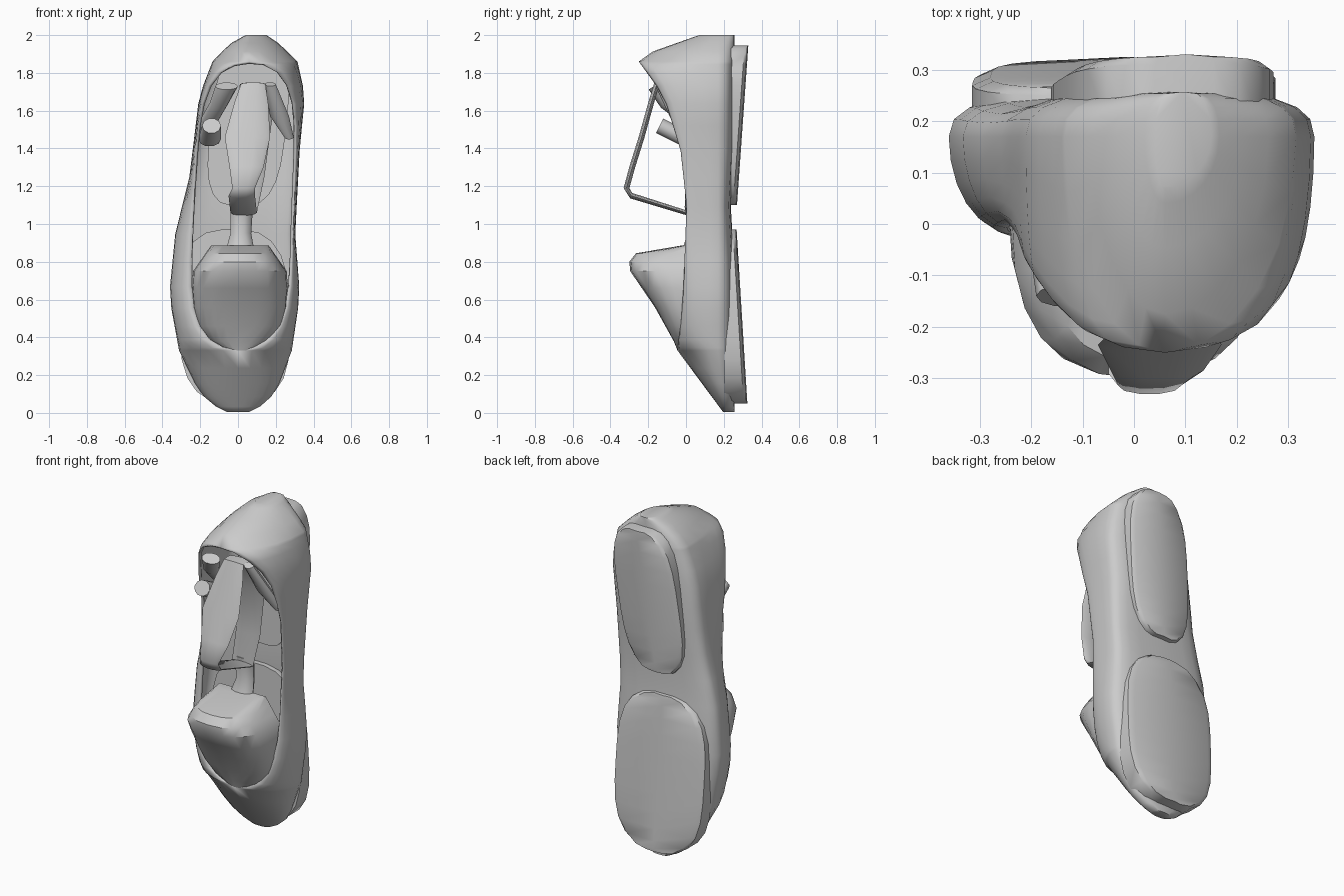
import bpy, bmesh, math
from mathutils import Vector

if "Cube" in bpy.data.objects:
    bpy.data.objects.remove(bpy.data.objects["Cube"])


def loft(name, rings, closed=True, caps=True, angle=45, thick=0):
    """Skin a list of equal-length point rings."""
    bm = bmesh.new()
    vs = [[bm.verts.new(p) for p in r] for r in rings]
    n = len(rings[0])
    for a, b in zip(vs, vs[1:]):
        for i in range(n if closed else n - 1):
            j = (i + 1) % n
            bm.faces.new((a[i], a[j], b[j], b[i]))
    if caps:
        bm.faces.new(vs[0])
        bm.faces.new(vs[-1])
    bmesh.ops.remove_doubles(bm, verts=bm.verts, dist=0.0005)
    bmesh.ops.recalc_face_normals(bm, faces=bm.faces)
    me = bpy.data.meshes.new(name)
    bm.to_mesh(me)
    bm.free()
    ob = bpy.data.objects.new(name, me)
    bpy.context.collection.objects.link(ob)
    bpy.ops.object.select_all(action='DESELECT')
    ob.select_set(True)
    bpy.context.view_layer.objects.active = ob
    bpy.ops.object.shade_smooth_by_angle(angle=math.radians(angle))
    if thick:
        m = ob.modifiers.new("lining", 'SOLIDIFY')
        m.thickness, m.offset = thick, -1


def curve(keys, z):
    """Straight-line value at height z from (z, value) keys."""
    for (z0, a), (z1, b) in zip(keys, keys[1:]):
        if z <= z1:
            return a + (b - a) * (z - z0) / (z1 - z0)
    return keys[-1][1]


def oval(u, power):
    """Rounded-end width factor for u in 0..1."""
    return math.sqrt(max(0, 1 - abs(2 * u - 1) ** power))


# Shoe upper: left, right and front outlines; the opening is a long oval
LEFT = [(0, -.05), (.04, -.13), (.11, -.205), (.33, -.312), (.62, -.365), (.95, -.332),
        (1.25, -.257), (1.68, -.205), (1.86, -.135), (1.95, -.05), (2, .04)]
RIGHT = [(0, .05), (.04, .13), (.11, .2), (.33, .285), (.62, .328), (.95, .303),
         (1.4, .327), (1.68, .355), (1.86, .315), (1.95, .225), (2, .15)]
FRONT = [(0, .2), (.33, -.045), (.62, -.015), (1.1, .003), (1.4, -.03),
         (1.68, -.12), (1.86, -.25), (1.91, -.185), (2, .07)]


def upper_ring(z):
    xl, xr, yc = (curve(k, z) for k in (LEFT, RIGHT, FRONT))
    u = min(max((z - .33) / 1.53, 0), 1)
    half = .265 * oval(u, 5)
    yw = .17 + .045 * (1 - min(z / .3, 1))
    yb = .257 - .02 * math.exp(-((z - 1.1) * 5) ** 2)
    xm = (xl + xr) / 2

    def side(x, c):
        pts = []
        for i in range(7):
            t = i / 6 * math.pi / 2
            pts.append((c + (x - c) * math.sin(t), yc + (yw - yc) * (1 - math.cos(t)), z))
        for i in range(1, 5):
            t = i / 5 * math.pi / 2
            pts.append((xm + (x - xm) * math.cos(t) ** .6, yw + (yb - yw) * math.sin(t) ** .8, z))
        return pts
    return side(xl, .06 * u - half) + [(xm, yb, z)] + side(xr, .06 * u + half)[::-1]


heights = [.004 + .326 * (i / 5) ** 1.5 for i in range(5)]
heights += [.33 + 1.53 * (1 - math.cos(math.pi * k / 16)) / 2 for k in range(17)]
heights += [1.86 + .14 * math.sin(i * math.pi / 8) for i in range(1, 5)]
loft("shoe_upper", [upper_ring(z) for z in heights], closed=False, angle=60, thick=.015)


def sole(name, z0, z1, x0, x1, half, back0, back1):
    """Rounded sole slab; centre and back face run straight from bottom to top."""
    rings = []
    for k in range(13):
        u = (1 - math.cos(math.pi * k / 12)) / 2
        x, y = x0 + (x1 - x0) * u, back0 + (back1 - back0) * u
        w, z = .06 + (half - .06) * oval(u, 3.5), z0 + (z1 - z0) * u
        rings.append([(x - w, .2, z), (x + w, .2, z), (x + w, y - .02, z),
                      (x + w * .88, y - .005, z), (x, y, z), (x - w * .88, y - .005, z),
                      (x - w, y - .02, z)])
    loft(name, rings)


sole("forefoot_sole", .05, .97, -.01, -.03, .293, .325, .268)
sole("heel_sole", 1.1, 1.945, .01, .1, .2, .27, .33)

# Forepart insert: domed block filling the lower opening
TIP = [(.33, -.045), (.38, -.065), (.56, -.165), (.75, -.295), (.8, -.3), (.845, -.265), (.885, -.03)]


def dome_ring(z):
    w = .255 * min(oval((z - .32) / .95, 4), 1) - max(0, z - .74) * .7
    ring = []
    for i in range(13):
        t = math.pi * i / 12
        c, s = math.cos(t), math.sin(t) ** .75
        ring.append((.01 - w * math.copysign(abs(c) ** .75, c), .03 + (curve(TIP, z) - .03) * s, z))
    return ring


loft("forepart_insert", [dome_ring(z) for z in
     (.33, .38, .46, .56, .66, .75, .8, .845, .885)], angle=35)


def ribbon(name, path, h, cyclic=False):
    """Lens-section strip through points (x, y, z, half width)."""
    rings, n = [], len(path)
    for i, (x, y, z, w) in enumerate(path):
        a = path[(i - 1) % n if cyclic else max(i - 1, 0)]
        b = path[(i + 1) % n if cyclic else min(i + 1, n - 1)]
        d = Vector((0, b[1] - a[1], b[2] - a[2])).normalized()
        nrm = Vector((0, -d.z, d.y))
        rings.append([Vector((x + w * math.cos(t), y, z)) + nrm * h * math.sin(t)
                      for t in (k * math.pi / 5 for k in range(10))])
    loft(name, rings + rings[:1] if cyclic else rings, caps=not cyclic, angle=50)


# Connecting neck and looped handle
ribbon("insert_neck", [(.01, .01, .84, .08), (.015, .05, .95, .055), (.02, .03, 1.1, .06)], .04)
ribbon("handle_loop", [
    (.03, 0, 1.06, .07), (.02, -.29, 1.15, .07), (.03, -.315, 1.19, .06),
    (.045, -.285, 1.3, .09), (.05, -.235, 1.46, .12), (.07, -.185, 1.64, .09),
    (.08, -.155, 1.74, .065), (.08, -.11, 1.74, .07), (.08, 0, 1.55, .1),
    (.06, .01, 1.25, .08)], .016, cyclic=True)

# Crumpled lining folds beside the handle
ribbon("left_fold_low", [(-.14, -.14, 1.52, .05), (-.15, 0, 1.45, .06)], .045)
ribbon("left_fold_high", [(-.06, -.17, 1.73, .06), (-.1, -.11, 1.64, .05), (-.17, .05, 1.52, .05)], .035)
ribbon("right_fold", [(.17, -.14, 1.74, .03), (.22, -.06, 1.57, .05), (.27, 0, 1.46, .025)], .025)
